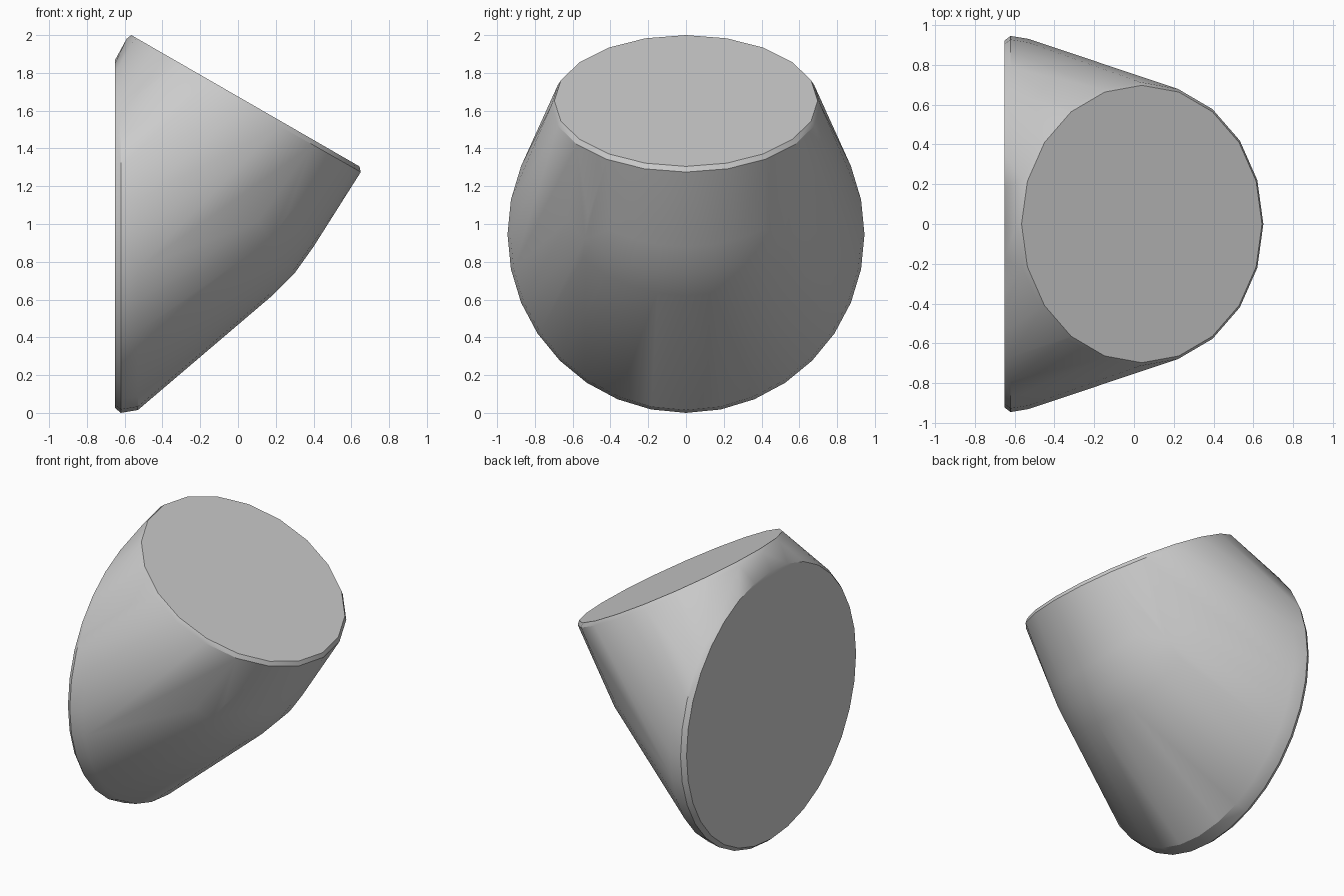
import bpy, bmesh
from math import sin, cos, pi, radians
from mathutils import Vector

cube = bpy.data.objects.get("Cube")
if cube:
    bpy.data.objects.remove(cube, do_unlink=True)

# Plain grey material
grey = bpy.data.materials.new("plain grey")
grey.use_nodes = True
colour = (0.6, 0.6, 0.6, 1)
grey.diffuse_color = colour
grey.node_tree.nodes["Principled BSDF"].inputs["Base Color"].default_value = colour


def ring(bm, top, bottom, sides):
    """Circle standing across the x-z plane, given the ends of its diameter."""
    a, b = (Vector((p[0], 0, p[1])) for p in (top, bottom))
    centre, arm = (a + b) / 2, (a - b) / 2
    for i in range(sides):
        t = 2 * pi * i / sides
        bm.verts.new(centre + arm * cos(t) + Vector((0, arm.length * sin(t), 0)))


bm = bmesh.new()

# Large upright end with a softened rim
for x, low, high in ((-0.65, 0.025, 1.87), (-0.62, 0, 1.89), (-0.53, 0.015, 1.875)):
    ring(bm, (x, high), (x, low), 32)

# Elbow sections fanning around the upper corner
for bottom in ((0.18, 0.62), (0.3, 0.74), (0.4, 0.88)):
    ring(bm, (-0.58, 1.97), bottom, 32)

# Small tilted end with a chamfered rim
ring(bm, (-0.59, 1.98), (0.65, 1.275), 20)
ring(bm, (-0.565, 2.0), (0.643, 1.305), 20)

# Skin stretched over all the sections
hull = bmesh.ops.convex_hull(bm, input=bm.verts[:])
spare = {v for v in hull["geom_interior"] + hull["geom_unused"]
         if isinstance(v, bmesh.types.BMVert)}
bmesh.ops.delete(bm, geom=list(spare), context="VERTS")
bmesh.ops.dissolve_limit(bm, angle_limit=radians(0.5), verts=bm.verts[:], edges=bm.edges[:])
bmesh.ops.recalc_face_normals(bm, faces=bm.faces[:])

mesh = bpy.data.meshes.new("elbow_body")
bm.to_mesh(mesh)
bm.free()
mesh.materials.append(grey)
body = bpy.data.objects.new("elbow_body", mesh)
bpy.context.collection.objects.link(body)

# Smooth sides, crisp end faces
bpy.ops.object.select_all(action="DESELECT")
body.select_set(True)
bpy.context.view_layer.objects.active = body
bpy.ops.object.shade_smooth_by_angle(angle=radians(30))
